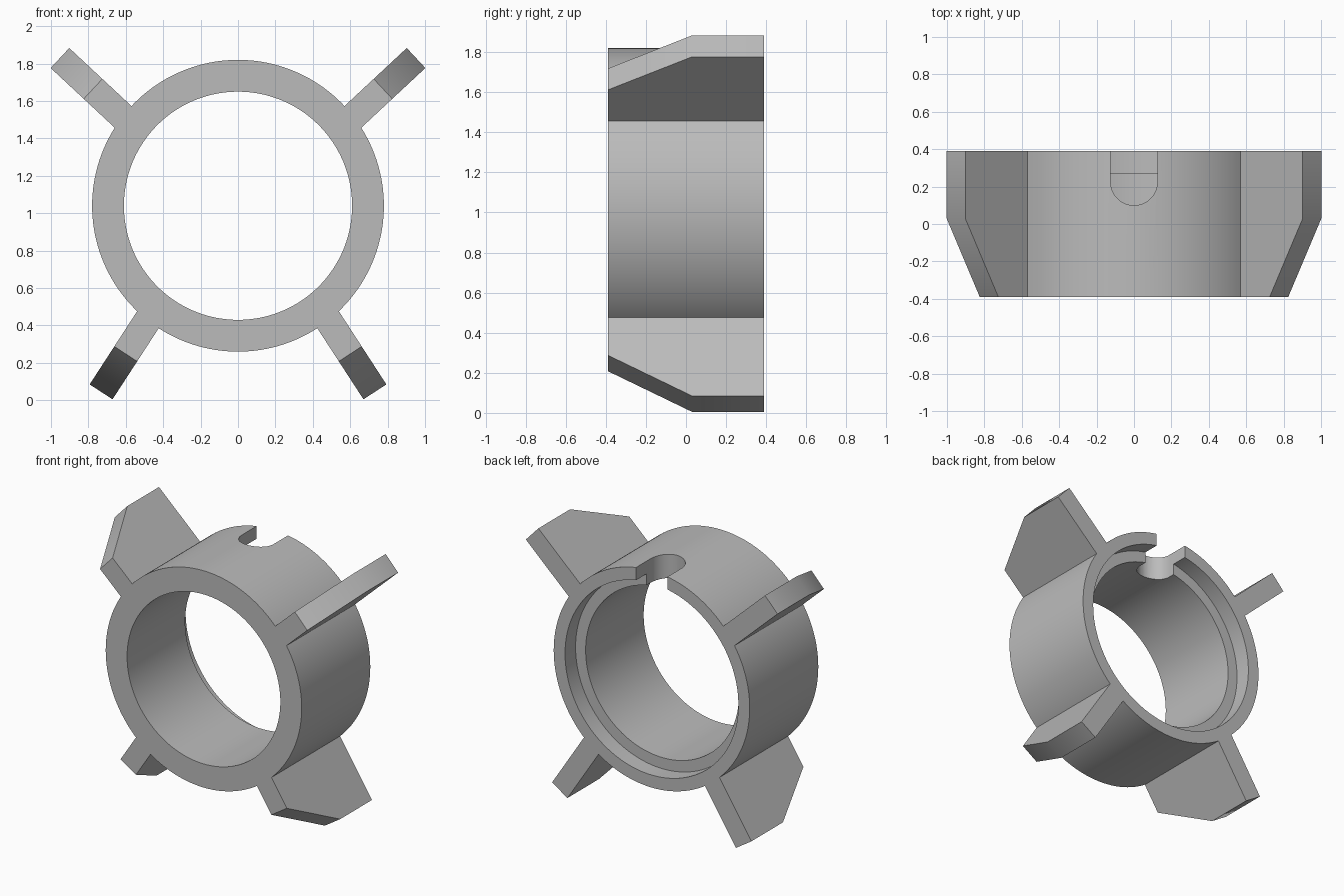
import bpy
import bmesh
from math import radians, pi
from mathutils import Matrix, Vector

cube = bpy.data.objects.get("Cube")
if cube:
    bpy.data.objects.remove(cube, do_unlink=True)

AXIS_Z = 1.04              # height of the ring axis
FRONT, BACK = -0.39, 0.39  # ends of the ring along y

grey = bpy.data.materials.new("plain_grey")
grey.use_nodes = True
colour = (0.5, 0.5, 0.5, 1)
grey.diffuse_color = colour
grey.node_tree.nodes["Principled BSDF"].inputs["Base Color"].default_value = colour


def add_object(name, bm):
    bmesh.ops.recalc_face_normals(bm, faces=bm.faces)
    mesh = bpy.data.meshes.new(name)
    bm.to_mesh(mesh)
    bm.free()
    mesh.materials.append(grey)
    obj = bpy.data.objects.new(name, mesh)
    bpy.context.collection.objects.link(obj)
    return obj


def cylinder_y(name, radius, y0, y1):
    """Cylinder along y, centred on the ring axis."""
    bm = bmesh.new()
    place = Matrix.Translation((0, (y0 + y1) / 2, AXIS_Z)) @ Matrix.Rotation(pi / 2, 4, "X")
    bmesh.ops.create_cone(bm, cap_ends=True, segments=160, radius1=radius,
                          radius2=radius, depth=y1 - y0, matrix=place)
    return add_object(name, bm)


def prism(name, outline, offset):
    """Sweep a flat outline along an offset."""
    bm = bmesh.new()
    face = bm.faces.new([bm.verts.new(p) for p in outline])
    swept = bmesh.ops.extrude_face_region(bm, geom=[face])
    verts = [g for g in swept["geom"] if isinstance(g, bmesh.types.BMVert)]
    bmesh.ops.translate(bm, verts=verts, vec=offset)
    return add_object(name, bm)


def fin(name, tip_x, tip_z, angle, side):
    """Flat fin with its outer front corner cut off; the root sinks into the ring."""
    along = Vector((side * Matrix.Rotation(angle, 2)[0][0], 0, Matrix.Rotation(angle, 2)[1][0]))
    across = Vector((-along.z, 0, along.x)) * 0.146
    tip = Vector((side * tip_x, 0, tip_z)) - across / 2
    shape = [(-0.51, BACK), (0, BACK), (0, 0.03), (-0.242, FRONT), (-0.51, FRONT)]
    return prism(name, [tip + along * a + Vector((0, y, 0)) for a, y in shape], across)


def combine(target, other, operation):
    mod = target.modifiers.new(other.name, "BOOLEAN")
    mod.operation = operation
    mod.solver = "EXACT"
    mod.object = other
    bpy.context.view_layer.objects.active = target
    bpy.ops.object.modifier_apply(modifier=mod.name)
    bpy.data.objects.remove(other, do_unlink=True)


# Ring body with four fins
ring = cylinder_y("finned_ring", 0.78, FRONT, BACK)
for side, label in ((1, "left"), (-1, "right")):
    combine(ring, fin("upper_fin_" + label, 0.952, 1.83, radians(43), side), "UNION")
    combine(ring, fin("lower_fin_" + label, 0.732, 0.045, radians(-57), side), "UNION")

# Through bore and shallow rear counterbore
combine(ring, cylinder_y("bore", 0.61, FRONT - 0.1, BACK + 0.1), "DIFFERENCE")
combine(ring, cylinder_y("counterbore", 0.69, 0.27, BACK + 0.1), "DIFFERENCE")

# Round-ended notch through the top of the rear rim
arc = [Matrix.Rotation(pi * i / 24, 3, "Z") @ Vector((-0.125, 0, 0)) for i in range(25)]
outline = [p + Vector((0, 0.225, AXIS_Z + 0.4)) for p in arc]
outline += [Vector((x, BACK + 0.1, AXIS_Z + 0.4)) for x in (0.125, -0.125)]
combine(ring, prism("notch", outline, (0, 0, 0.5)), "DIFFERENCE")

# Smooth round walls, crisp edges
bpy.ops.object.select_all(action="DESELECT")
ring.select_set(True)
bpy.context.view_layer.objects.active = ring
bpy.ops.object.shade_smooth_by_angle(angle=radians(30))
